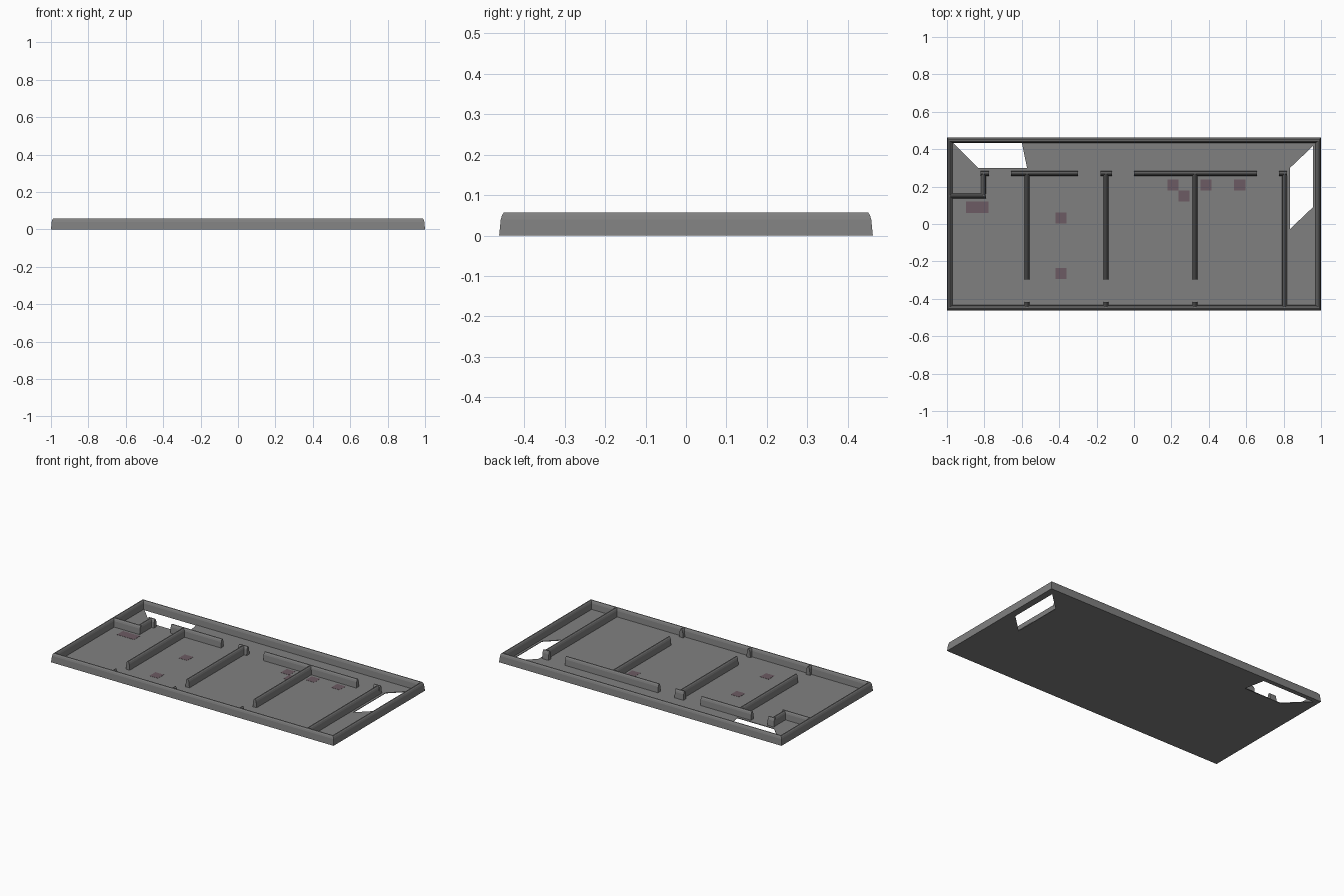
import bpy
import bmesh
from mathutils import Vector

if "Cube" in bpy.data.objects:
    bpy.data.objects.remove(bpy.data.objects["Cube"])


def material(name, rgb):
    m = bpy.data.materials.new(name)
    m.diffuse_color = (*rgb, 1)
    m.use_nodes = True
    m.node_tree.nodes["Principled BSDF"].inputs["Base Color"].default_value = m.diffuse_color
    return m


GREY = material("stone grey", (0.216, 0.216, 0.216))
MAUVE = material("dusty mauve", (0.150, 0.105, 0.125))

# Tapered wall cross-section: (half width, height)
HALF = [(0.0145, 0.0), (0.0105, 0.040), (0.0075, 0.050), (0.003, 0.057)]
PROFILE = HALF + [(-w, z) for w, z in reversed(HALF)]
FLOOR_TOP = 0.004


def finish(bm, name, mat):
    bmesh.ops.recalc_face_normals(bm, faces=bm.faces)
    mesh = bpy.data.meshes.new(name)
    bm.to_mesh(mesh)
    bm.free()
    mesh.materials.append(mat)
    obj = bpy.data.objects.new(name, mesh)
    bpy.context.collection.objects.link(obj)
    return obj


def sweep(name, rings, closed):
    """Skin a list of profile rings, closing the loop or capping its ends."""
    bm = bmesh.new()
    rings = [[bm.verts.new(p) for p in r] for r in rings]
    n = len(PROFILE)
    for i in range(len(rings) if closed else len(rings) - 1):
        a, b = rings[i], rings[(i + 1) % len(rings)]
        for k in range(n):
            j = (k + 1) % n
            bm.faces.new((a[k], a[j], b[j], b[k]))
    if not closed:
        bm.faces.new(rings[0])
        bm.faces.new(rings[-1])
    return finish(bm, name, GREY)


def wall(name, x1, y1, x2, y2):
    a, b = Vector((x1, y1, 0)), Vector((x2, y2, 0))
    d = (b - a).normalized()
    side = Vector((-d.y, d.x, 0))
    sweep(name, [[p + side * w + Vector((0, 0, z)) for w, z in PROFILE]
                 for p in (a, b)], False)


# Outer wall: mitred rectangular loop
CX, CY = 0.9855, 0.4475
sweep("outer_wall", [[(sx * (CX + w), sy * (CY + w), z) for w, z in PROFILE]
                     for sx, sy in ((-1, -1), (1, -1), (1, 1), (-1, 1))], True)

# Floor slab with two stairwell openings
outlines = [
    [(-0.99, -0.452), (0.99, -0.452), (0.99, 0.452), (-0.99, 0.452)],
    [(-0.97, 0.436), (-0.60, 0.436), (-0.572, 0.30), (-0.834, 0.30)],
    [(0.957, 0.417), (0.957, 0.09), (0.834, -0.027), (0.834, 0.30)],
]
curve = bpy.data.curves.new("floor_outline", 'CURVE')
curve.dimensions = '2D'
curve.fill_mode = 'BOTH'
curve.extrude = FLOOR_TOP / 2
for pts in outlines:
    s = curve.splines.new('POLY')
    s.points.add(len(pts) - 1)
    for p, (x, y) in zip(s.points, pts):
        p.co = (x, y, 0, 1)
    s.use_cyclic_u = True
helper = bpy.data.objects.new("floor_outline", curve)
bpy.context.collection.objects.link(helper)
bpy.context.view_layer.update()
bm = bmesh.new()
bm.from_mesh(bpy.data.meshes.new_from_object(helper))
bpy.data.objects.remove(helper)
bmesh.ops.remove_doubles(bm, verts=bm.verts, dist=1e-5)
bmesh.ops.translate(bm, verts=bm.verts, vec=(0, 0, FLOOR_TOP / 2))
finish(bm, "floor", GREY)

# Corridor wall segments
ROW = 0.27
for x1, x2 in ((-0.82, -0.775), (-0.658, -0.30), (-0.18, -0.118),
               (0.0, 0.658), (0.775, 0.819)):
    wall("corridor_wall", x1, ROW, x2, ROW)

# Room dividers with a doorway gap and a stub at the front wall
for x in (-0.572, -0.15, 0.326):
    wall("room_divider", x, ROW, x, -0.297)
    wall("door_stub", x, -0.417, x, -CY)
wall("end_divider", 0.805, ROW, 0.805, -CY)

# Corner closet
wall("closet_front", -CX, 0.15, -0.791, 0.15)
wall("closet_side", -0.805, 0.15, -0.805, ROW)

# Coloured floor tiles
for x, y in ((0.208, 0.208), (0.385, 0.208), (0.565, 0.208), (0.267, 0.15),
             (-0.39, 0.032), (-0.39, -0.265), (-0.868, 0.09), (-0.808, 0.09)):
    bm = bmesh.new()
    bmesh.ops.create_cube(bm, size=1)
    bmesh.ops.scale(bm, verts=bm.verts, vec=(0.06, 0.06, 0.002))
    bmesh.ops.translate(bm, verts=bm.verts, vec=(x, y, FLOOR_TOP))
    finish(bm, "floor_tile", MAUVE)
